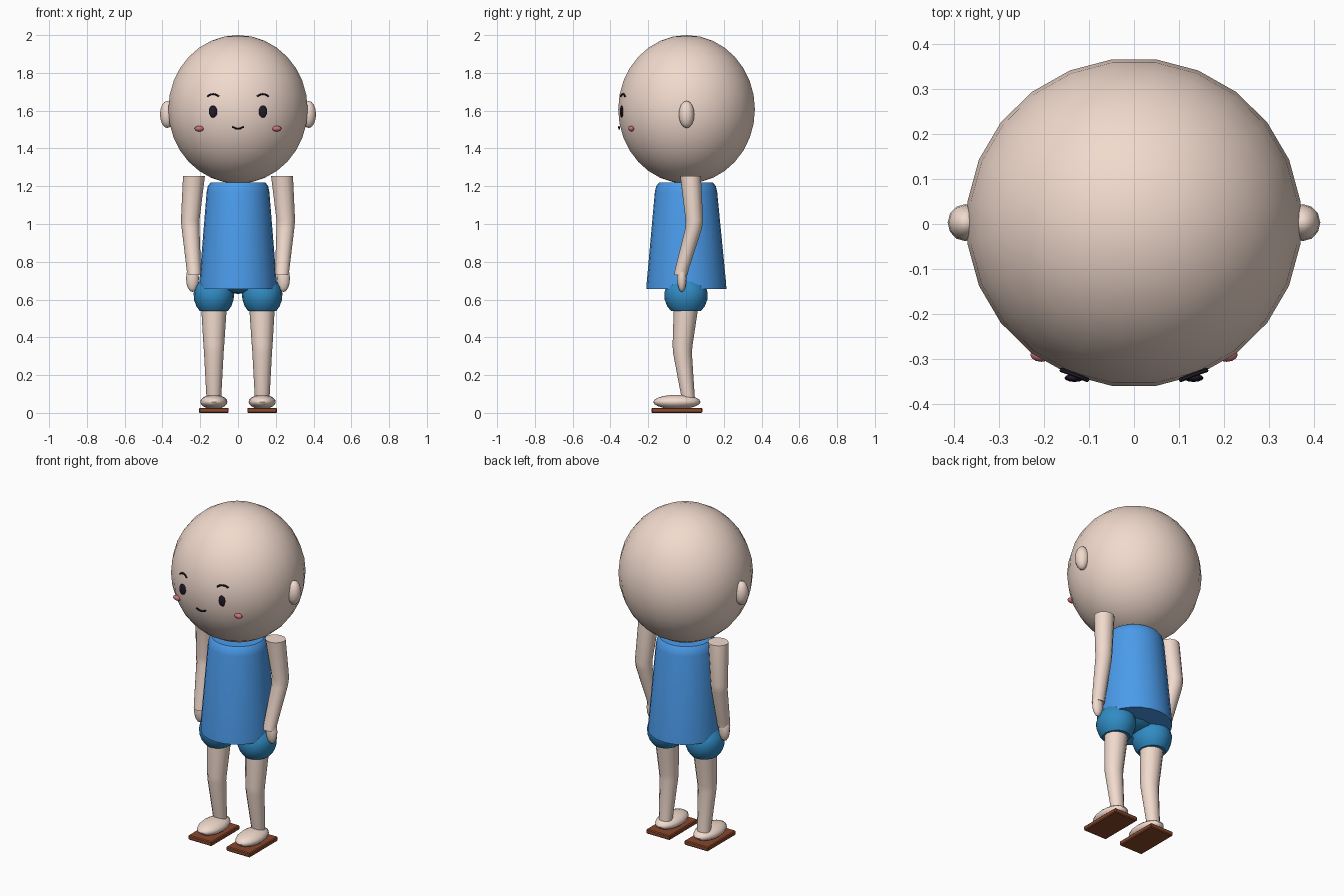
import bpy, bmesh, math
from mathutils import Matrix

if "Cube" in bpy.data.objects:
    bpy.data.objects.remove(bpy.data.objects["Cube"])


def material(name, r, g, b):
    m = bpy.data.materials.new(name)
    m.diffuse_color = (r, g, b, 1)
    m.use_nodes = True
    m.node_tree.nodes["Principled BSDF"].inputs["Base Color"].default_value = m.diffuse_color
    return m


SKIN = material("skin", 0.88, 0.70, 0.61)
SHIRT = material("shirt_blue", 0.07, 0.33, 0.83)
SHORTS = material("shorts_blue", 0.03, 0.26, 0.55)
SOLE = material("sole_brown", 0.25, 0.065, 0.025)
DARK = material("dark", 0.015, 0.01, 0.02)
PINK = material("pink", 0.60, 0.17, 0.19)

HEAD_R = (0.372, 0.365, 0.393)
HEAD_Z = 1.607


def finish(ob, mat, angle=45):
    ob.data.materials.append(mat)
    bpy.ops.object.select_all(action='DESELECT')
    ob.select_set(True)
    bpy.context.view_layer.objects.active = ob
    bpy.ops.object.shade_smooth_by_angle(angle=math.radians(angle))
    return ob


def from_bmesh(name, bm, mat, angle=45):
    bmesh.ops.recalc_face_normals(bm, faces=bm.faces)
    me = bpy.data.meshes.new(name)
    bm.to_mesh(me)
    bm.free()
    ob = bpy.data.objects.new(name, me)
    bpy.context.collection.objects.link(ob)
    return finish(ob, mat, angle)


def ellipsoid(name, loc, radii, mat, seg=12, rings=8, turn=0):
    bm = bmesh.new()
    bmesh.ops.create_uvsphere(bm, u_segments=seg, v_segments=rings, radius=1)
    m = Matrix.Translation(loc) @ Matrix.Diagonal((*radii, 1)) @ Matrix.Rotation(turn, 4, 'Z')
    bm.transform(m)
    return from_bmesh(name, bm, mat)


def loft(name, rings, mat, n=12):
    """Closed skin through horizontal ellipses (x, y, z, rx, ry)."""
    bm = bmesh.new()
    loops = []
    for x, y, z, rx, ry in rings:
        loops.append([bm.verts.new((x + rx * math.cos(2 * math.pi * i / n),
                                    y + ry * math.sin(2 * math.pi * i / n), z))
                      for i in range(n)])
    for a, b in zip(loops, loops[1:]):
        for i in range(n):
            j = (i + 1) % n
            bm.faces.new((a[i], a[j], b[j], b[i]))
    bm.faces.new(loops[0])
    bm.faces.new(loops[-1])
    return from_bmesh(name, bm, mat)


def face_y(x, z):
    """Front surface of the head at x, z."""
    k = 1 - (x / HEAD_R[0]) ** 2 - ((z - HEAD_Z) / HEAD_R[2]) ** 2
    return -HEAD_R[1] * math.sqrt(k)


def face_line(name, pts, depth):
    cu = bpy.data.curves.new(name, 'CURVE')
    cu.dimensions = '3D'
    cu.bevel_depth = depth
    cu.bevel_resolution = 1
    cu.use_fill_caps = True
    sp = cu.splines.new('POLY')
    sp.points.add(len(pts) - 1)
    for p, (x, z) in zip(sp.points, pts):
        p.co = (x, face_y(x, z) - 0.001, z, 1)
    ob = bpy.data.objects.new(name, cu)
    bpy.context.collection.objects.link(ob)
    bpy.ops.object.select_all(action='DESELECT')
    ob.select_set(True)
    bpy.context.view_layer.objects.active = ob
    bpy.ops.object.convert(target='MESH')
    return finish(bpy.context.view_layer.objects.active, DARK)


# Head and mouth
ellipsoid("head", (0, 0.003, HEAD_Z), HEAD_R, SKIN, 24, 16, math.radians(7.5))
face_line("mouth", [(-0.03, 1.514), (-0.012, 1.506), (0, 1.504),
                    (0.012, 1.506), (0.03, 1.514)], 0.005)

# Shirt with rounded top edge
loft("shirt", [(0, 0.002, 0.657, 0.206, 0.212), (0, 0.002, 0.69, 0.205, 0.210),
               (0, 0, 1.17, 0.166, 0.165), (0, 0, 1.20, 0.160, 0.158),
               (0, 0, 1.22, 0.145, 0.143)], SHIRT, 24)

# Shorts seat joining the legs
ellipsoid("shorts_seat", (0, 0, 0.70), (0.15, 0.11, 0.07), SHORTS, 16, 8)

for s, side in ((-1, "left"), (1, "right")):
    # Face details and ears
    ellipsoid(side + "_ear", (s * 0.374, 0.003, 1.58), (0.039, 0.041, 0.072), SKIN)
    ellipsoid(side + "_eye", (s * 0.132, face_y(0.132, 1.595), 1.595),
              (0.022, 0.009, 0.032), DARK)
    ellipsoid(side + "_cheek", (s * 0.205, face_y(0.205, 1.505), 1.505),
              (0.025, 0.016, 0.015), PINK)
    face_line(side + "_brow", [(s * 0.102, 1.676), (s * 0.116, 1.685), (s * 0.132, 1.688),
                               (s * 0.148, 1.685), (s * 0.162, 1.676)], 0.005)
    # Arm bent slightly at the elbow
    loft(side + "_arm", [(s * 0.233, 0.024, 1.255, 0.058, 0.055),
                         (s * 0.253, 0.044, 1.02, 0.049, 0.046),
                         (s * 0.251, 0.040, 0.975, 0.047, 0.044),
                         (s * 0.234, -0.022, 0.76, 0.038, 0.036),
                         (s * 0.233, -0.028, 0.73, 0.036, 0.036)], SKIN)
    ellipsoid(side + "_hand", (s * 0.241, -0.022, 0.712), (0.034, 0.025, 0.072), SKIN)
    # Puffed shorts leg
    loft(side + "_shorts_leg", [(s * 0.128, 0, 0.54, 0.075, 0.080),
                                (s * 0.128, 0, 0.565, 0.093, 0.100),
                                (s * 0.128, 0, 0.60, 0.105, 0.113),
                                (s * 0.128, 0, 0.635, 0.107, 0.115),
                                (s * 0.128, 0, 0.67, 0.098, 0.105),
                                (s * 0.128, 0, 0.70, 0.074, 0.080)], SHORTS, 16)
    # Leg bent slightly at the knee
    loft(side + "_leg", [(s * 0.127, 0.002, 0.58, 0.069, 0.066),
                         (s * 0.128, -0.018, 0.36, 0.055, 0.053),
                         (s * 0.128, -0.019, 0.32, 0.052, 0.050),
                         (s * 0.128, 0.014, 0.06, 0.038, 0.034)], SKIN)
    # Foot on a flat sandal sole
    ellipsoid(side + "_foot", (s * 0.128, -0.048, 0.058), (0.072, 0.125, 0.038), SKIN, 16, 10)
    bm = bmesh.new()
    bmesh.ops.create_cube(bm, size=1)
    bm.transform(Matrix.Translation((s * 0.128, -0.048, 0.0135)) @
                 Matrix.Diagonal((0.158, 0.27, 0.027, 1)))
    bmesh.ops.bevel(bm, geom=bm.edges[:], offset=0.005, segments=1, affect='EDGES')
    from_bmesh(side + "_sole", bm, SOLE, 30)
